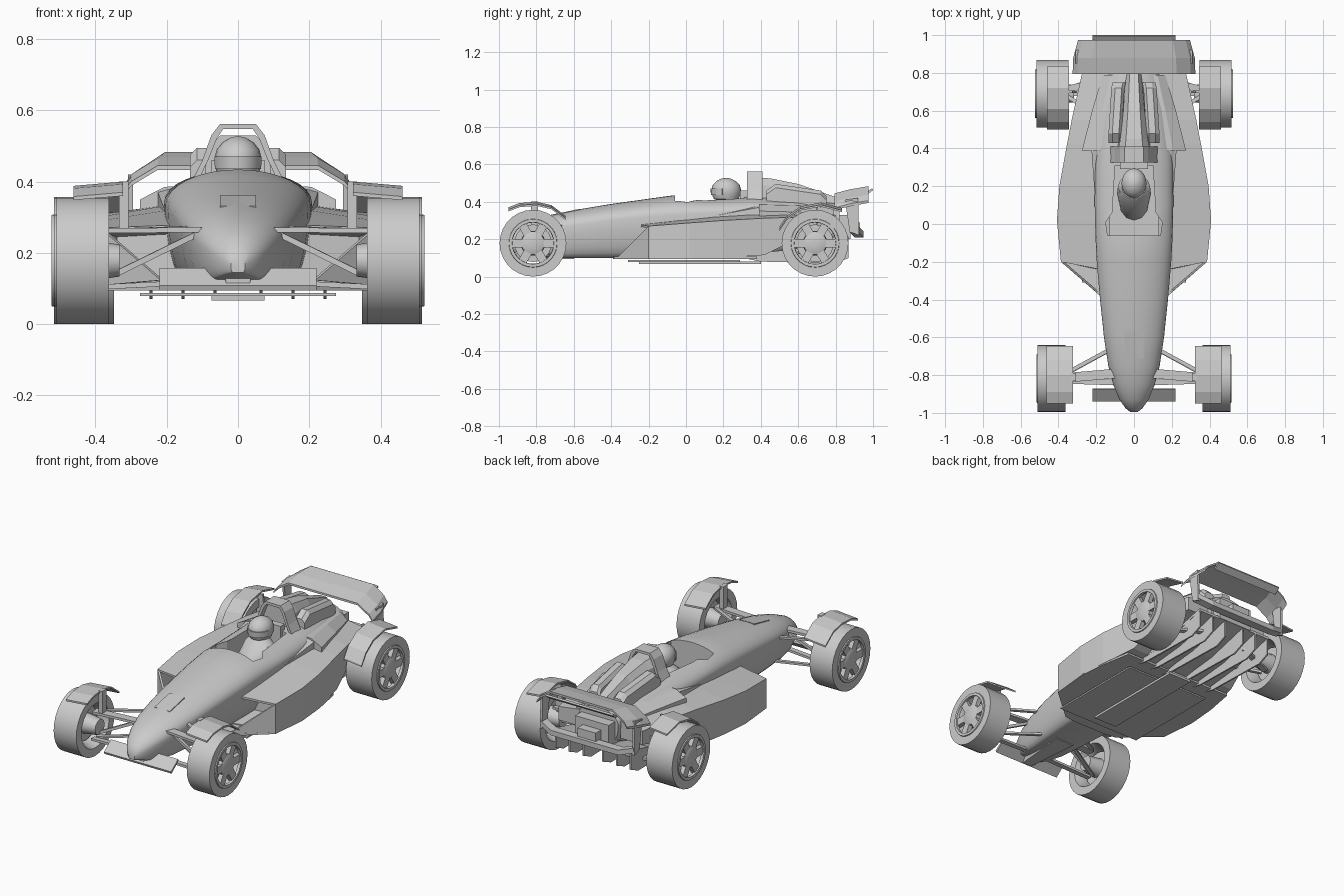
import bpy, bmesh, math
from mathutils import Vector as V

if "Cube" in bpy.data.objects:
    bpy.data.objects.remove(bpy.data.objects["Cube"])

def make(name, verts, faces, mirror=False, smooth=False):
    bm = bmesh.new()
    vs = [bm.verts.new(v) for v in verts]
    for f in faces:
        bm.faces.new([vs[i] for i in f])
    bmesh.ops.recalc_face_normals(bm, faces=bm.faces)
    if smooth:
        for f in bm.faces:
            f.smooth = True
        for e in bm.edges:
            e.smooth = len(e.link_faces) == 2 and e.calc_face_angle(0) < math.radians(32)
    me = bpy.data.meshes.new(name)
    bm.to_mesh(me)
    bm.free()
    ob = bpy.data.objects.new(name, me)
    bpy.context.collection.objects.link(ob)
    if mirror:
        ob.modifiers.new("Mirror", 'MIRROR').use_mirror_merge = False
    return ob

def loft(name, rings, mirror=False, smooth=False, wrap=False):
    n, m = len(rings[0]), len(rings)
    faces = [(i * n + j, i * n + (j + 1) % n, (i + 1) % m * n + (j + 1) % n, (i + 1) % m * n + j)
             for i in range(m if wrap else m - 1) for j in range(n)]
    if not wrap:
        faces += [tuple(range(n)), tuple(range((m - 1) * n, m * n))]
    return make(name, [p for r in rings for p in r], faces, mirror, smooth)

def prism(name, pts, off, mirror=False):
    off = V(off)
    return loft(name, [[V(p) for p in pts], [V(p) + off for p in pts]], mirror)

def box(name, x, y, z, mirror=False):
    return prism(name, [(x[0], y[0], z[0]), (x[1], y[0], z[0]), (x[1], y[1], z[0]), (x[0], y[1], z[0])],
                 (0, 0, z[1] - z[0]), mirror)

def bar(name, p, q, w, h, mirror=True, up=None):
    p, q = V(p), V(q)
    d = (q - p).normalized()
    up = V(up) if up else (V((0, 1, 0)) if abs(d.z) > .9 else V((0, 0, 1)))
    s = d.cross(up).normalized()
    u = s.cross(d)
    ring = lambda c: [c + s * a * w / 2 + u * b * h / 2 for a, b in ((-1, -1), (1, -1), (1, 1), (-1, 1))]
    return loft(name, [ring(p), ring(q)], mirror)

def revolve(name, prof, y, z, n=28, mirror=True, wrap=False):
    # profile of (x, radius) turned about an axis along x
    rings = [[(x, y + r * math.cos(2 * math.pi * k / n), z + r * math.sin(2 * math.pi * k / n))
              for k in range(n)] for x, r in prof]
    return loft(name, rings, mirror, True, wrap)

# Main body: y, half width, bottom half width, bottom z, widest z, top z
stations = [(-.995, .02, .014, .145, .165, .185), (-.975, .045, .03, .14, .18, .22),
            (-.93, .077, .055, .128, .2, .258), (-.85, .11, .075, .11, .225, .295),
            (-.75, .136, .088, .1, .248, .325), (-.6, .159, .1, .1, .273, .355),
            (-.4, .18, .11, .1, .3, .388), (-.2, .197, .12, .1, .322, .416),
            (-.07, .204, .125, .1, .332, .434), (.1, .208, .125, .1, .34, .42),
            (.36, .207, .12, .1, .345, .432), (.6, .175, .1, .14, .335, .42), (.82, .13, .08, .2, .31, .39)]
rings = []
for y, w, wb, zb, zw, zt in stations:
    up = [(w * math.cos(a), y, zw + (zt - zw) * math.sin(a)) for a in (math.pi * k / 16 for k in range(17))]
    low = [(wb + (w - wb) * math.cos(a), zw - (zw - zb) * math.sin(a)) for a in (math.pi * k / 12 for k in range(1, 7))]
    rings.append(up + [(-x, y, z) for x, z in low] + [(x, y, z) for x, z in reversed(low)])
body = loft("body_shell", rings, smooth=True)

# Cockpit opening
half = [(.14, -.06), (.15, .01), (.115, .06), (.1, .31)]
outline = [(x, y, .2) for x, y in half] + [(-x, y, .2) for x, y in reversed(half)]
cutter = prism("cockpit_cutter", outline, (0, 0, .4))
cutter.hide_render = True
mod = body.modifiers.new("Cockpit", 'BOOLEAN')
mod.object, mod.operation, mod.solver = cutter, 'DIFFERENCE', 'EXACT'
bpy.ops.object.select_all(action='DESELECT')
bpy.context.view_layer.objects.active = body
body.select_set(True)
bpy.ops.object.modifier_apply(modifier="Cockpit")
bpy.ops.object.shade_smooth_by_angle(angle=math.radians(32))
bpy.data.objects.remove(cutter)

# Nose hatch
prism("nose_hatch", [(-.05, -.71, .315), (.05, -.71, .315), (.05, -.57, .345), (-.05, -.57, .345)], (0, 0, .017))

# Driver, seat and headrest
head = [(.405, .035), (.415, .055), (.44, .064), (.465, .066), (.49, .06), (.51, .044), (.523, .022), (.527, .005)]
loft("helmet", [[(r * math.cos(k * math.pi / 10), .215 + r * 1.2 * math.sin(k * math.pi / 10), z)
                 for k in range(20)] for z, r in head], smooth=True)
loft("visor", [[(r * math.sin(a), .215 - r * 1.22 * math.cos(a), z)
                for r, z in ((.067, .435), (.069, .47), (.06, .47), (.058, .435))]
               for a in (math.radians(d) for d in range(-75, 76, 15))], smooth=True)
loft("driver_torso", [[(w * math.cos(k * math.pi / 6), yc + d * math.sin(k * math.pi / 6), z) for k in range(12)]
                      for w, d, yc, z in ((.08, .1, .12, .2), (.09, .09, .16, .33), (.085, .06, .2, .385), (.04, .04, .215, .42))],
     smooth=True)
box("headrest", (-.075, .075), (.29, .33), (.3, .46))

# Roll hoop and engine cover
hoop = [(.125, .41), (.1, .46), (.075, .53), (.05, .562)]
inner = [(.108, .41), (.084, .46), (.06, .52), (.042, .547)]
fr = hoop + [(-x, z) for x, z in reversed(hoop)]
inn = inner + [(-x, z) for x, z in reversed(inner)]
loft("roll_hoop", [[(x, y, z) for (x, z), y in ((a, .325), (a, .41), (b, .41), (b, .325))] for a, b in zip(fr, inn)])
loft("engine_spine", [[(w, y, .37), (w * .85, y, z - .04), (w * .5, y, z), (-w * .5, y, z), (-w * .85, y, z - .04), (-w, y, .37)]
                      for y, w, z in ((.36, .1, .53), (.45, .085, .525), (.6, .065, .495), (.8, .045, .425))])
loft("engine_side_duct", [[(x - .035, y, .36), (x + .035, y, .36), (x + .035, y, z - .02), (x + .015, y, z), (x - .02, y, z), (x - .035, y, z - .02)]
                          for y, x, z in ((.43, .1, .46), (.48, .1, .495), (.72, .085, .46), (.75, .078, .43))], True)

# Sidepods with recessed inlets: y inner, y outer, x outer, bottom z, outer top z, inner top z
def pod_ring(yi, yo, xo, zb, zo, zi, g=0):
    return [(.13 + g, yi, zb + g), (xo - g, yo, zb + g), (xo - g, yo, zo - g), (.13 + g, yi, zi - g)]
loft("sidepod", [pod_ring(-.08, -.05, .36, .11, .265, .275, .02), pod_ring(-.25, -.2, .387, .1, .27, .28, .012),
                 pod_ring(-.25, -.2, .387, .1, .27, .28), pod_ring(.02, .02, .408, .1, .287, .31),
                 pod_ring(.2, .2, .395, .1, .3, .33), pod_ring(.42, .42, .355, .115, .312, .345),
                 pod_ring(.55, .55, .33, .18, .316, .345), pod_ring(.8, .8, .275, .23, .31, .33)], True)
prism("sidepod_vane", [(.19, -.37, .1), (.387, -.2, .1), (.387, -.2, .27)], (-.008, .008, 0), True)
loft("rear_deck", [[(0, y, .28), (x, y, .28), (x, y, z - .035), (x * .75, y, z), (0, y, z + .015)]
                   for y, x, z in ((.39, .275, .385), (.6, .222, .38), (.79, .165, .365))], True)
loft("shoulder_fairing", [[(.15, y, .3), (x, y, .3), (x, y, z - .02), (.15, y, z)]
                          for y, x, z in ((.05, .2, .325), (.39, .225, .39))], True)

# Floor, skid plate and diffuser
floor = [(.1, -.39), (.18, -.38), (.387, -.2), (.408, .02), (.393, .2), (.36, .38)]
prism("floor_tray", [(x, y, .094) for x, y in floor] + [(-x, y, .094) for x, y in reversed(floor)], (0, 0, .012))
box("skid_plate", (-.275, .275), (-.31, .29), (.079, .088))
box("skid_block", (-.075, .075), (-.25, .4), (.066, .08))
prism("diffuser_ramp", [(-.25, .3, .1), (-.25, .6, .13), (-.25, .87, .2), (-.25, .87, .215), (-.25, .6, .15), (-.25, .3, .115)], (.5, 0, 0))
for x in (.06, .15, .24):
    prism("diffuser_fin", [(x, .3, .1), (x, .4, .08), (x, .8, .07), (x, .87, .1), (x, .87, .21), (x, .6, .15)], (.009, 0, 0), True)
box("gearbox", (-.11, .11), (.75, .88), (.2, .33))
box("rear_crash_block", (-.06, .06), (.86, .93), (.23, .29))

# Rear wing: arched main plane, flap, struts and lower beam
half = [(0, .475), (.225, .475), (.3, .43), (.325, .398)]
span = [(-x, z) for x, z in reversed(half[1:])] + half
loft("rear_wing", [[(x, .795, z - .03), (x * .99, .88, z - .008), (x * .91, .975, z + .008),
                    (x * .91, .975, z - .004), (x * .99, .88, z - .022), (x, .795, z - .042)] for x, z in span])
prism("rear_wing_flap", [(-.22, .965, .435), (-.22, 1.0, .462), (-.22, .995, .472), (-.22, .96, .447)], (.44, 0, 0))
prism("rear_wing_strut", [(.295, .85, .41), (.295, .92, .42), (.295, .925, .22), (.295, .875, .24)], (.014, 0, 0), True)
path = [(-.305, .9, .25), (-.22, .925, .225), (.22, .925, .225), (.305, .9, .25)]
loft("rear_beam", [[(x, y - .025, z - .015), (x, y + .025, z - .015), (x, y + .025, z + .015), (x, y - .025, z + .015)] for x, y, z in path])

# Front wing and chin
prism("front_wing", [(-.22, -.935, .095), (-.22, -.87, .148), (-.22, -.875, .158), (-.22, -.94, .108)], (.44, 0, 0))
loft("nose_chin", [[(-w, y, .095), (w, y, .095), (w * 1.4, y, .17), (-w * 1.4, y, .17)] for y, w in ((-.93, .03), (-.6, .06))])

# Wheels with six spokes, hubs and fenders
R, Z = .1785, .1785
def wheel(tag, y, xi, xo):
    revolve(tag + "_tyre", [(xi, R), (xo, R), (xo, .128),
                            (xo - .045, .112), (xi + .05, .11), (xi, .13)], y, Z, wrap=True)
    revolve(tag + "_rim_lip", [(xo - .01, .132), (xo + .006, .128), (xo + .006, .112), (xo - .01, .11)], y, Z, wrap=True)
    revolve(tag + "_hub", [(xo - .05, .066), (xo - .004, .062), (xo + .002, .052), (xo + .002, .005)], y, Z, 24)
    revolve(tag + "_brake_disc", [(xi + .06, .1), (xi + .07, .1)], y, Z, 24)
    revolve(tag + "_upright", [(xi - .03, .045), (xi + .08, .06)], y, Z, 12)
    for k in range(6):
        a = k * math.pi / 3
        d = V((0, math.cos(a), math.sin(a)))
        c = V((xo - .014, y, Z))
        bar(tag + "_spoke", c + d * .05, c + d * .12, .045, .026, up=(1, 0, 0))

def fender(tag, x0, x1, pts):
    loft(tag + "_fender", [[(x0, y, z - .01), (x0, y, z), (x1, y, z - .012), (x1, y, z - .022)] for y, z in pts], True)

wheel("front", -.818, .362, .51)
wheel("rear", .69, .348, .517)
fender("front", .323, .462, [(-.95, .37), (-.89, .393), (-.8, .4), (-.72, .382), (-.645, .325)])
fender("rear", .345, .46, [(.5, .265), (.54, .325), (.61, .375), (.72, .396), (.835, .366)])
box("front_fender_bracket", (.308, .334), (-.83, -.79), (.26, .4), True)
bar("rear_fender_bracket", (.33, .7, .2), (.35, .7, .385), .05, .012)

# Suspension arms: start, end
for name, p, q, w, h in [
        ("front_upper_arm", (.08, -.79, .265), (.37, -.815, .262), .05, .014),
        ("front_upper_rear_arm", (.12, -.66, .27), (.36, -.79, .262), .02, .012),
        ("front_lower_arm", (.06, -.84, .12), (.37, -.83, .105), .03, .014),
        ("front_lower_rear_arm", (.08, -.64, .13), (.37, -.8, .105), .02, .012),
        ("front_push_rod", (.1, -.78, .26), (.345, -.81, .14), .016, .016),
        ("rear_upper_arm", (.15, .76, .27), (.36, .71, .25), .04, .014),
        ("rear_upper_front_arm", (.2, .58, .27), (.36, .68, .25), .02, .014),
        ("rear_lower_arm", (.15, .78, .14), (.36, .71, .11), .03, .014),
        ("rear_lower_front_arm", (.2, .58, .14), (.36, .68, .11), .02, .014),
        ("rear_drive_shaft", (.08, .7, .2), (.36, .69, .18), .03, .03)]:
    bar(name, p, q, w, h)
